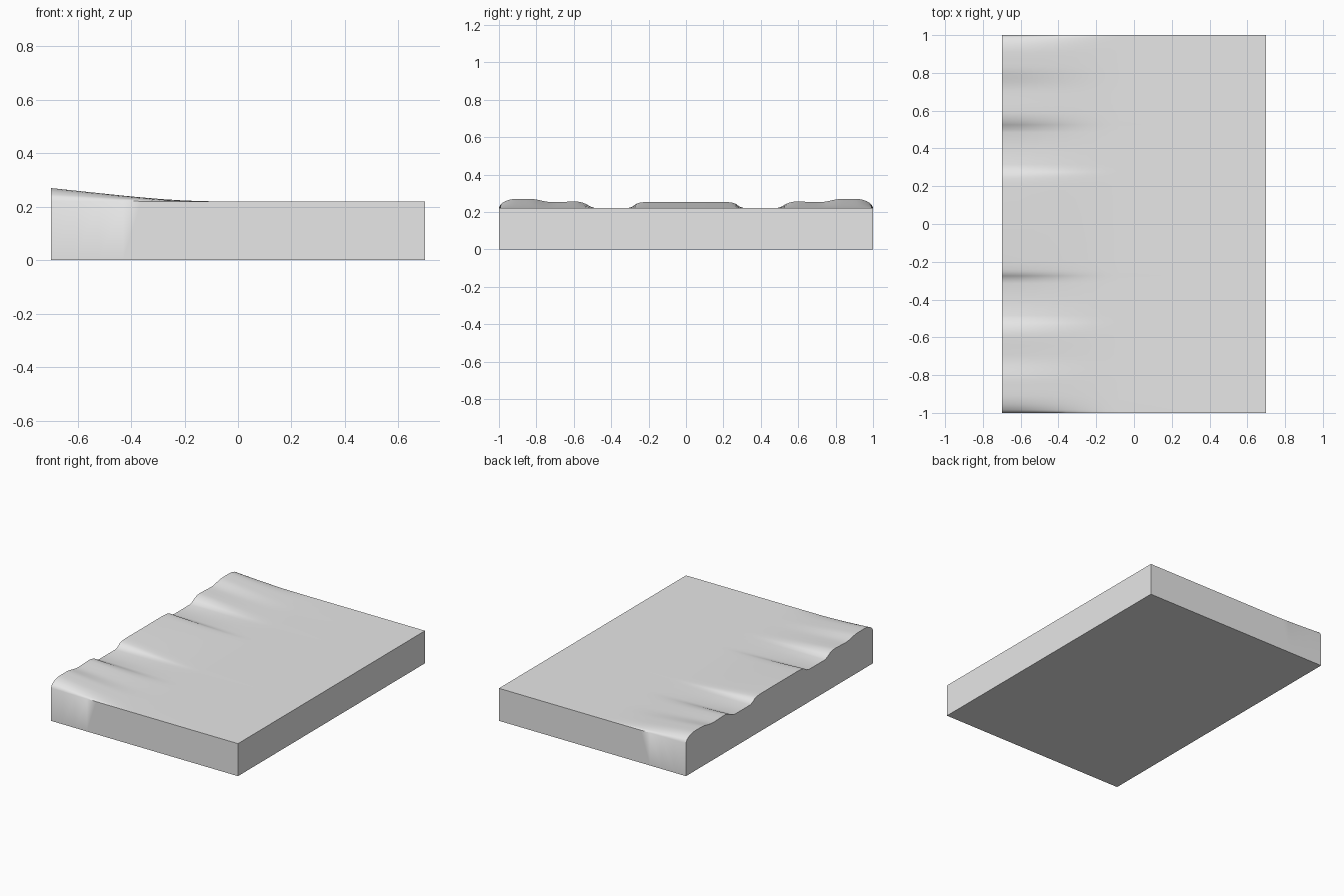
import bpy, bmesh, math

if "Cube" in bpy.data.objects:
    bpy.data.objects.remove(bpy.data.objects["Cube"])

BASE, HALF_X, HALF_Y = 0.22, 0.70, 1.0

# wavy lip: (distance from the middle, extra height), mirrored front to back
LIP = [(0.0, .034), (0.19, .034), (0.24, .031), (0.265, .024), (0.285, .009),
       (0.315, 0), (0.485, 0), (0.515, .011), (0.535, .023), (0.565, .033),
       (0.60, .036), (0.69, .032), (0.73, .033), (0.77, .040), (0.81, .048),
       (0.85, .050), (0.91, .050), (0.94, .046), (0.965, .038),
       (0.982, .028), (0.992, .019), (1.0, .002)]
# how much of the lip is left along x
FADE = [(-0.70, 1), (-0.61, .81), (-0.52, .62), (-0.43, .43), (-0.36, .30),
        (-0.29, .18), (-0.22, .09), (-0.15, .03), (-0.08, 0), (0.70, 0)]


def lip_rows():
    """Add a softened midpoint between neighbouring lip points, then mirror."""
    rows = []
    for i in range(len(LIP) - 1):
        (y0, h0), (y1, h1) = LIP[i], LIP[i + 1]
        rows.append((y0, h0))
        if 0 < i < len(LIP) - 2:
            before, after = LIP[i - 1][1], LIP[i + 2][1]
            mid = (9 * (h0 + h1) - before - after) / 16
            rows.append(((y0 + y1) / 2, min(max(mid, min(h0, h1)), max(h0, h1))))
    rows.append(LIP[-1])
    return [(-y, h) for y, h in reversed(rows[1:])] + rows


rows = lip_rows()
bm = bmesh.new()

# top surface
top = [[bm.verts.new((x, y * HALF_Y, BASE + h * f)) for x, f in FADE] for y, h in rows]
for a, b in zip(top, top[1:]):
    for i in range(len(FADE) - 1):
        bm.faces.new((a[i], a[i + 1], b[i + 1], b[i]))

# front and back walls
bottom = []
for edge in (top[0], top[-1]):
    low = [bm.verts.new((v.co.x, v.co.y, 0)) for v in edge]
    bottom.append(low)
    for i in range(len(edge) - 1):
        bm.faces.new((low[i], low[i + 1], edge[i + 1], edge[i]))

# left and right ends, underside
for i in (0, -1):
    bm.faces.new([bottom[0][i]] + [r[i] for r in top] + [bottom[1][i]])
bm.faces.new(bottom[0] + bottom[1][::-1])
bmesh.ops.recalc_face_normals(bm, faces=bm.faces)

mesh = bpy.data.meshes.new("slab")
bm.to_mesh(mesh)
bm.free()
slab = bpy.data.objects.new("slab", mesh)
bpy.context.collection.objects.link(slab)

grey = bpy.data.materials.new("light grey")
grey.diffuse_color = (0.8, 0.8, 0.8, 1)
grey.use_nodes = True
grey.node_tree.nodes["Principled BSDF"].inputs["Base Color"].default_value = grey.diffuse_color
mesh.materials.append(grey)

# smooth waves, sharp box corners
bpy.context.view_layer.objects.active = slab
slab.select_set(True)
bpy.ops.object.shade_smooth_by_angle(angle=math.radians(50))
